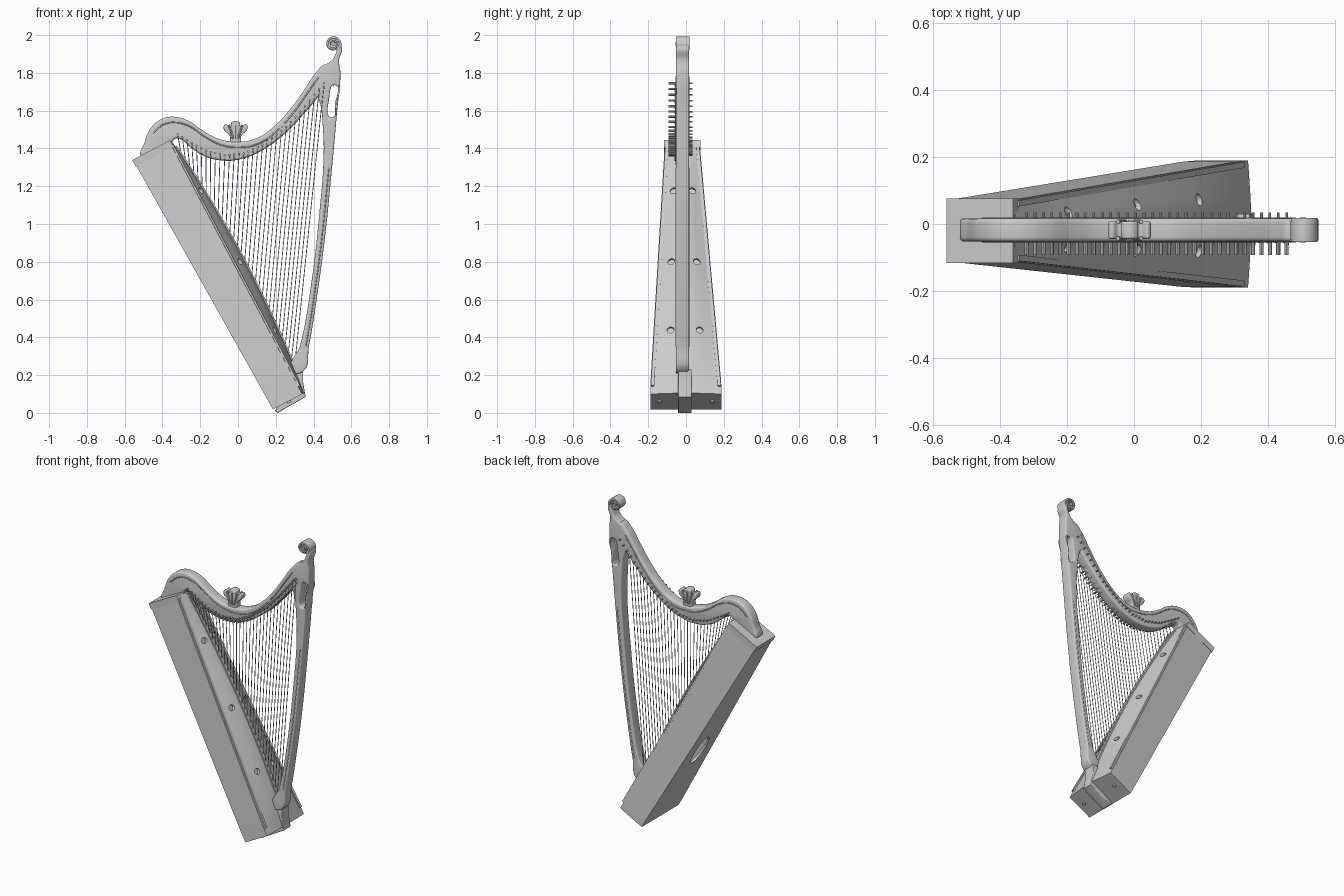
import bpy, bmesh, math
from mathutils import Vector, Matrix

if "Cube" in bpy.data.objects:
    bpy.data.objects.remove(bpy.data.objects["Cube"])

D = Vector((0.70, 0, -1.33))            # down the soundboard
N = Vector((0.885, 0, 0.466))           # out of the soundboard
O = Vector((-0.36, 0, 1.43))
YC = -0.018                             # middle plane of neck and column


def half(t): return 0.092 + 0.10 * min(t, 0.97)
def mid(t): return -0.02 + 0.02 * t
def ridge(t): return 0.012 + 0.045 * math.sin(math.pi * min(max(t, 0), 1)) ** 0.8
def P(t, y, h): return O + D * t + N * h + Vector((0, mid(t) + y, 0))


def finish(name, bm, angle=35):
    bmesh.ops.recalc_face_normals(bm, faces=bm.faces)
    me = bpy.data.meshes.new(name)
    bm.to_mesh(me)
    bm.free()
    ob = bpy.data.objects.new(name, me)
    bpy.context.collection.objects.link(ob)
    activate(ob)
    if angle:
        bpy.ops.object.shade_smooth_by_angle(angle=math.radians(angle))
    return ob


def activate(ob):
    bpy.ops.object.select_all(action='DESELECT')
    ob.select_set(True)
    bpy.context.view_layer.objects.active = ob


def loft(name, rings, angle=35):
    """Skin a row of closed sections and cap both ends."""
    bm = bmesh.new()
    vs = [[bm.verts.new(p) for p in r] for r in rings]
    n = len(vs[0])
    for a, b in zip(vs, vs[1:]):
        for i in range(n):
            bm.faces.new((a[i], a[(i + 1) % n], b[(i + 1) % n], b[i]))
    bm.faces.new(vs[0])
    bm.faces.new(vs[-1])
    return finish(name, bm, angle)


def plate(name, loops, half_y, bevel=0.008, y=YC, smooth=True):
    """Flat outline (x, z) with holes, thickened along y with round edges."""
    cu = bpy.data.curves.new(name, 'CURVE')
    cu.dimensions, cu.fill_mode = '2D', 'BOTH'
    cu.extrude, cu.bevel_depth, cu.offset = half_y - bevel, bevel, -bevel
    cu.bevel_resolution, cu.resolution_u = 3, 6
    for pts in loops:
        sp = cu.splines.new('BEZIER')
        sp.bezier_points.add(len(pts) - 1)
        sp.use_cyclic_u = True
        for bp, p in zip(sp.bezier_points, pts):
            bp.co = (p[0], p[1], 0)
            bp.handle_left_type = bp.handle_right_type = 'AUTO' if smooth else 'VECTOR'
    ob = bpy.data.objects.new(name, cu)
    bpy.context.collection.objects.link(ob)
    ob.rotation_euler.x = math.pi / 2
    ob.location.y = y
    activate(ob)
    bpy.ops.object.convert(target='MESH')
    ob = bpy.context.object
    bm = bmesh.new()
    bm.from_mesh(ob.data)
    bmesh.ops.remove_doubles(bm, verts=bm.verts, dist=0.0002)
    bm.to_mesh(ob.data)
    bm.free()
    bpy.ops.object.shade_smooth_by_angle(angle=math.radians(40))
    return ob


def rod(bm, a, b, r, sides=8, sx=1.0):
    a, b = Vector(a), Vector(b)
    d = b - a
    m = Matrix.Translation((a + b) / 2) @ d.to_track_quat('Z', 'Y').to_matrix().to_4x4() \
        @ Matrix.Diagonal((sx, 1, 1, 1))
    bmesh.ops.create_cone(bm, cap_ends=True, segments=sides, radius1=r, radius2=r,
                          depth=d.length, matrix=m)


def section(t, s):
    w, dep, h = half(t) - s, 0.215 - 0.04 * t - s, ridge(t) - s
    return [P(t, -w, -dep), P(t, -w, -s), P(t, -w * 0.5, h * 0.6 - s * 0.4), P(t, -0.015, h),
            P(t, 0.015, h), P(t, w * 0.5, h * 0.6 - s * 0.4), P(t, w, -s), P(t, w, -dep)]


# hollow soundbox with bowed soundboard, sound holes and a back opening
box = loft('soundbox', [section(i / 20, 0) for i in range(21)])
inner = loft('cavity_cutter', [section(0.015 + 0.97 * i / 20, 0.014) for i in range(21)], 0)
bm = bmesh.new()
for t, y in ((0.20, 0.05), (0.485, 0.068), (0.755, 0.077)):
    for s in (-1, 1):
        rod(bm, P(t, s * y, -0.04), P(t, s * y, 0.1), 0.018, 20)
a, b = P(0.62, 0, -0.26), P(0.62, 0, -0.13)
e1 = D.normalized()
m = Matrix((e1 * 0.11, Vector((0, 0.06, 0)), N * 0.13)).transposed().to_4x4()
bmesh.ops.create_cone(bm, cap_ends=True, segments=32, radius1=1, radius2=1, depth=1,
                      matrix=Matrix.Translation((a + b) / 2) @ m)
holes = finish('hole_cutter', bm, 0)
for c in (inner, holes):
    c.hide_render = True
    activate(box)
    mod = box.modifiers.new('cut', 'BOOLEAN')
    mod.operation, mod.solver, mod.object = 'DIFFERENCE', 'EXACT', c
    bpy.ops.object.modifier_apply(modifier=mod.name)
    bpy.data.objects.remove(c)

# edge strips on the soundboard and the raised string rib
def strip(name, yf, w, lo, hi, t0, t1):
    rings = []
    for i in range(21):
        t = t0 + (t1 - t0) * i / 20
        y = yf(t)
        rings.append([P(t, y - w, lo(t)), P(t, y - w, hi(t)), P(t, y + w, hi(t)), P(t, y + w, lo(t))])
    loft(name, rings)

for s, side in ((-1, 'front'), (1, 'back')):
    strip(side + '_edge_strip', lambda t: s * (half(t) - 0.012), 0.009,
          lambda t: -0.003, lambda t: 0.011, 0.01, 0.97)
strip('string_rib', lambda t: 0, 0.013, lambda t: ridge(t) - 0.004, lambda t: ridge(t) + 0.008, 0.02, 0.97)

# top cap of the soundbox
loft('top_cap', [[P(t, s * (half(0) + 0.004), h) for s, h in ((-1, -0.219), (-1, 0.006), (1, 0.006), (1, -0.219))]
                 for t in (-0.008, 0.018)])

# curved neck
neck_top = [(-0.495, 1.43), (-0.46, 1.51), (-0.40, 1.558), (-0.33, 1.567), (-0.26, 1.545),
            (-0.18, 1.49), (-0.10, 1.45), (0.0, 1.435), (0.10, 1.455), (0.20, 1.525),
            (0.29, 1.625), (0.36, 1.725), (0.42, 1.81), (0.47, 1.845)]
neck_low = [(0.50, 1.78), (0.43, 1.68), (0.35, 1.585), (0.25, 1.48), (0.12, 1.385), (0.02, 1.345),
            (-0.07, 1.335), (-0.18, 1.36), (-0.25, 1.405), (-0.30, 1.447), (-0.33, 1.452), (-0.36, 1.42)]
plate('neck', [[(-0.51, 1.355)] + neck_top + neck_low], 0.034, 0.012)

# fore column with the small opening under its head
column = [(0.345, 0.22), (0.375, 0.35), (0.41, 0.56), (0.457, 0.9), (0.498, 1.3), (0.525, 1.6),
          (0.542, 1.8), (0.535, 1.87), (0.55, 1.93), (0.535, 1.95), (0.52, 1.91), (0.50, 1.87),
          (0.46, 1.84), (0.42, 1.80), (0.40, 1.70), (0.427, 1.66), (0.45, 1.5), (0.453, 1.35),
          (0.43, 1.05), (0.39, 0.7), (0.33, 0.36), (0.285, 0.22)]
opening = [(0.516, 1.735), (0.482, 1.66), (0.496, 1.565), (0.514, 1.64)]
plate('column', [column, opening], 0.035, 0.008)

# foot block joining column and soundbox
plate('column_foot', [[(0.285, 0.23), (0.345, 0.23), (0.345, 0.16), (0.358, 0.085), (0.21, 0.0),
                       (0.195, 0.012), (0.28, 0.12)]], 0.036, 0.005, -0.006, False)

# scroll: spiral band over a recessed disc
outer, inn = [], []
for i in range(40):
    f = i / 39
    a = math.radians(-35 + 600 * f)
    r, w = 0.040 - 0.030 * f, 0.0065 - 0.003 * f
    for lst, q in ((outer, r + w), (inn, r - w)):
        lst.append((0.503 + q * math.cos(a), 1.954 + q * math.sin(a)))
plate('scroll', [outer + inn[::-1]], 0.036, 0.002, smooth=False)
bm = bmesh.new()
rod(bm, (0.503, YC - 0.026, 1.954), (0.503, YC + 0.026, 1.954), 0.036, 32)
rod(bm, (0.503, YC - 0.037, 1.954), (0.503, YC + 0.037, 1.954), 0.010, 16)
finish('scroll_core', bm)

# leaf ornament on the neck
right = [(0.025, 1.43), (0.03, 1.465), (0.063, 1.505), (0.055, 1.528), (0.028, 1.515), (0.022, 1.538)]
leaf = [(-0.013 + x, z) for x, z in right] + [(-0.013 - x, z) for x, z in right[::-1]]
plate('leaf_ornament', [leaf], 0.026, 0.006)
bm = bmesh.new()
for dx in (-0.035, 0, 0.035):
    for s in (-1, 1):
        rod(bm, (-0.013 + dx * 0.35, YC + s * 0.025, 1.45), (-0.013 + dx, YC + s * 0.025, 1.525), 0.006)
finish('leaf_veins', bm)

# beads along the neck and column on both faces
def bead(name, pts, r):
    for s, side in ((-1, 'front'), (1, 'back')):
        cu = bpy.data.curves.new(name, 'CURVE')
        cu.dimensions, cu.bevel_depth, cu.bevel_resolution, cu.resolution_u = '3D', r, 2, 5
        sp = cu.splines.new('BEZIER')
        sp.bezier_points.add(len(pts) - 1)
        for bp, p in zip(sp.bezier_points, pts):
            bp.co = (p[0], YC + s * 0.033, p[1])
            bp.handle_left_type = bp.handle_right_type = 'AUTO'
        ob = bpy.data.objects.new(side + '_' + name, cu)
        bpy.context.collection.objects.link(ob)
        activate(ob)
        bpy.ops.object.convert(target='MESH')

bead('neck_bead', [(x + 0.008, z - 0.03) for x, z in neck_top[1:13]], 0.004)
bead('column_bead', [(x - 0.016, z) for x, z in column[1:5]], 0.004)

# tuning pins and strings
PINS = [(-0.32, 1.475), (-0.25, 1.432), (-0.18, 1.39), (-0.07, 1.363), (0.03, 1.373), (0.12, 1.413),
        (0.25, 1.508), (0.35, 1.617), (0.43, 1.715), (0.455, 1.745)]
def pin_z(x):
    for (x0, z0), (x1, z1) in zip(PINS, PINS[1:]):
        if x <= x1 + 1e-6:
            return z0 + (z1 - z0) * (x - x0) / (x1 - x0)

pins, strings = bmesh.new(), bmesh.new()
COUNT = 32
for i in range(COUNT):
    f = i / (COUNT - 1)
    x = -0.32 + 0.775 * f
    z = pin_z(x)
    t = 0.05 + 0.85 * f
    rod(pins, (x, YC - 0.055, z), (x, 0.035, z), 0.004)
    rod(pins, (x, -0.092, z), (x, -0.055, z), 0.006)
    rod(pins, (x + 0.004, -0.062, z - 0.026), (x + 0.004, YC, z - 0.026), 0.003, 6)
    rod(strings, (x, -0.058, z), P(t, 0, ridge(t) + 0.004), 0.0022, 6)
finish('tuning_pins', pins)
finish('strings', strings)

# small studs on the bottom end
bm = bmesh.new()
for s in (-1, 1):
    rod(bm, P(0.99, s * 0.14, -0.08), P(1.006, s * 0.14, -0.08), 0.011, 12)
finish('end_studs', bm)
